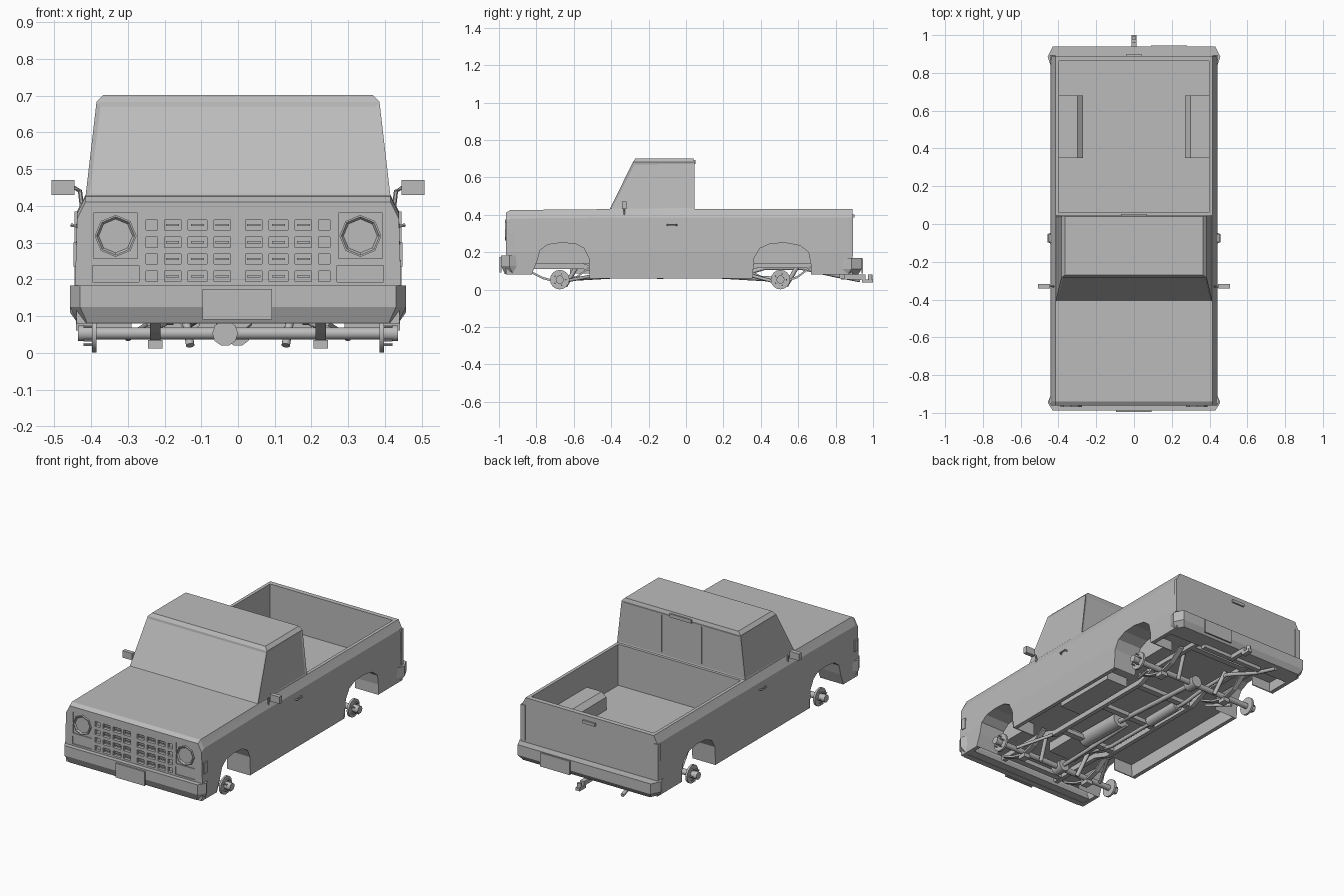
import bpy, bmesh, math
from mathutils import Vector

cube = bpy.data.objects.get("Cube")
if cube:
    bpy.data.objects.remove(cube, do_unlink=True)

grey = bpy.data.materials.new("plain grey")
grey.use_nodes = True
grey.diffuse_color = (0.5, 0.5, 0.5, 1)
grey.node_tree.nodes["Principled BSDF"].inputs["Base Color"].default_value = (0.5, 0.5, 0.5, 1)


def finish(name, bm):
    bmesh.ops.recalc_face_normals(bm, faces=bm.faces)
    mesh = bpy.data.meshes.new(name)
    bm.to_mesh(mesh)
    bm.free()
    mesh.materials.append(grey)
    obj = bpy.data.objects.new(name, mesh)
    bpy.context.collection.objects.link(obj)
    return obj


def add_loft(bm, rings, caps=True):
    loops = [[bm.verts.new(p) for p in ring] for ring in rings]
    n = len(loops[0])
    for a, b in zip(loops, loops[1:]):
        for i in range(n):
            j = (i + 1) % n
            bm.faces.new((a[i], a[j], b[j], b[i]))
    if caps:
        bm.faces.new(loops[0])
        bm.faces.new(loops[-1])


def loft(name, rings):
    bm = bmesh.new()
    add_loft(bm, rings)
    return finish(name, bm)


def boxes(name, spans):
    """Each span is (x0, x1, y0, y1, z0, z1)."""
    bm = bmesh.new()
    for x0, x1, y0, y1, z0, z1 in spans:
        add_loft(bm, [[(x0, y0, z), (x1, y0, z), (x1, y1, z), (x0, y1, z)] for z in (z0, z1)])
    return finish(name, bm)


def side_prism(name, yz, x0, x1):
    return loft(name, [[(x, y, z) for y, z in yz] for x in (x0, x1)])


def tube(name, points, radius, sides=8):
    """Round bar through the given points."""
    pts = [Vector(p) for p in points]
    rings = []
    for i, p in enumerate(pts):
        d = (pts[min(i + 1, len(pts) - 1)] - pts[max(i - 1, 0)]).normalized()
        u = d.cross(Vector((0, 0, 1)) if abs(d.z) < 0.9 else Vector((0, 1, 0))).normalized()
        v = d.cross(u)
        rings.append([p + radius * (math.cos(t) * u + math.sin(t) * v)
                      for t in (math.tau * k / sides for k in range(sides))])
    obj = loft(name, rings)
    bpy.ops.object.select_all(action='DESELECT')
    obj.select_set(True)
    bpy.context.view_layer.objects.active = obj
    bpy.ops.object.shade_smooth_by_angle(angle=math.radians(50))
    return obj


def combine(obj, cutter, operation='DIFFERENCE'):
    mod = obj.modifiers.new("cut", 'BOOLEAN')
    mod.operation, mod.object, mod.solver = operation, cutter, 'EXACT'
    bpy.context.view_layer.update()
    graph = bpy.context.evaluated_depsgraph_get()
    mesh = bpy.data.meshes.new_from_object(obj.evaluated_get(graph))
    obj.modifiers.clear()
    obj.data = mesh
    bpy.data.objects.remove(cutter, do_unlink=True)


SIDES = (("left", 1), ("right", -1))

# Body shell: one cross-section carried from nose to tail
def section(y, top):
    half = [(0.438, 0.06), (0.443, 0.2), (0.438, top - 0.045), (0.426, top - 0.022), (0.415, top)]
    return [(x, y, z) for x, z in half] + [(-x, y, z) for x, z in reversed(half)]

body = loft("body", [section(-0.962, 0.41), section(-0.94, 0.425), section(-0.41, 0.43), section(0.89, 0.43)])
combine(body, boxes("bed_cut", [(-0.396, 0.396, 0.06, 0.862, 0.19, 0.6)]))
for name, s in SIDES:
    well = [(0.4, 0.17), (0.27, 0.17), (0.27, 0.265), (0.3, 0.29), (0.4, 0.29)]
    combine(body, loft("bed_well", [[(s * x, y, z) for x, z in well] for y in (0.35, 0.68)]), 'UNION')
combine(body, boxes("under_cut", [(-0.415, 0.415, -0.93, 0.865, -0.1, 0.14)]))
combine(body, boxes("sill_cut", [(-1, 1, -1.1, -0.81, -0.1, 0.08), (-1, 1, 0.66, 1.1, -0.1, 0.08)]))

# Wheel arches and their liners
front_arch = [(-0.825, 0.08), (-0.797, 0.15), (-0.78, 0.21), (-0.74, 0.24), (-0.67, 0.25),
              (-0.59, 0.245), (-0.545, 0.22), (-0.52, 0.17), (-0.515, 0.06)]
rear_arch = [(0.355, 0.06), (0.365, 0.17), (0.395, 0.22), (0.45, 0.245), (0.53, 0.25),
             (0.61, 0.235), (0.655, 0.2), (0.667, 0.14), (0.667, 0.08)]
for end, arch in (("front", front_arch), ("rear", rear_arch)):
    mid = (arch[0][0] + arch[-1][0]) / 2
    for name, s in SIDES:
        outline = [(arch[0][0], -0.1)] + arch + [(arch[-1][0], -0.1)]
        combine(body, side_prism("arch_cut", outline, s * 0.285, s * 0.6))
        outer = [(mid + (y - mid) * 1.02, z + 0.003) for y, z in arch]
        side_prism(f"{end}_{name}_arch_liner", arch + outer[::-1], s * 0.29, s * 0.441)

# Grille openings, headlamp recesses and indicator recesses
cuts = []
for s in (1, -1):
    for x, w in ((0.043, 0.045), (0.11, 0.052), (0.178, 0.045), (0.235, 0.031)):
        for z in (0.348, 0.301, 0.255, 0.208):
            cuts.append((s * x - w / 2, s * x + w / 2, -1, -0.945, z - 0.014, z + 0.014))
    cuts.append((s * 0.333 - 0.06, s * 0.333 + 0.06, -1, -0.957, 0.256, 0.38))
    cuts.append((s * 0.333 - 0.063, s * 0.333 + 0.063, -1, -0.957, 0.193, 0.238))
combine(body, boxes("nose_cut", cuts))
boxes("grille_bars", [(s * x - 0.018, s * x + 0.018, -0.956, -0.94, z - 0.003, z + 0.003)
                      for s in (1, -1) for x in (0.043, 0.11, 0.178) for z in (0.348, 0.301, 0.255, 0.208)])

def octagon(x, y, r):
    return [(x + r * math.cos(k * math.pi / 4), y, 0.318 + r * math.sin(k * math.pi / 4)) for k in range(8)]

for name, s in SIDES:
    loft(name + "_headlamp", [octagon(s * 0.333, y, r) for y, r in
                              ((-0.95, 0.057), (-0.968, 0.057), (-0.968, 0.052), (-0.96, 0.046))])

# Cab with recessed glass
def cab_ring(x_front, x_back, y0, y1, z):
    return [(-x_front, y0, z), (x_front, y0, z), (x_back, y1, z), (-x_back, y1, z)]

cab = loft("cab", [cab_ring(0.415, 0.415, -0.41, 0.045, 0.425),
                   cab_ring(0.385, 0.385, -0.283, 0.045, 0.683),
                   cab_ring(0.366, 0.366, -0.27, 0.04, 0.702)])
bm = bmesh.new()
bm.from_mesh(cab.data)
glass = [f for f in bm.faces if abs(f.normal.z) < 0.7 and f.calc_area() > 0.05]
bmesh.ops.inset_individual(bm, faces=glass, thickness=0.016, depth=-0.004)
bm.to_mesh(cab.data)
bm.free()
boxes("rear_window_bars", [(x - 0.003, x + 0.003, 0.038, 0.045, 0.45, 0.665) for x in (-0.13, 0.13)])
boxes("high_brake_lamp", [(-0.07, 0.07, 0.04, 0.052, 0.672, 0.692)])

# Bumpers with angled corners and a tucked lower edge
def bumper(name, s, y_in, y_side, y_out, zs):
    half = [(0.438, y_in), (0.457, y_side), (0.43, y_out)]
    rings = []
    for z, k, back in zip(zs, (0.955, 1, 1), (0.02, 0, 0)):
        pts = [(x * k, y - s * back, z) for x, y in half]
        rings.append(pts + [(-x, y, z) for x, y, z in reversed(pts)])
    loft(name, rings)

bumper("front_bumper", -1, -0.9, -0.945, -0.988, (0.082, 0.125, 0.183))
bumper("rear_bumper", 1, 0.83, 0.885, 0.94, (0.08, 0.11, 0.17))
boxes("front_plate", [(-0.096, 0.093, -0.996, -0.986, 0.09, 0.173)])
boxes("rear_plate", [(0.09, 0.28, 0.938, 0.946, 0.085, 0.165)])

# Tailgate latch, side trim, mirrors and handles
boxes("tailgate_handle", [(-0.04, 0.04, 0.888, 0.9, 0.385, 0.402)])
for name, s in SIDES:
    def side_box(part, x0, x1, *rest):
        boxes(f"{name}_{part}", [(min(s * x0, s * x1), max(s * x0, s * x1), *rest)])
    side_box("tail_lamp", 0.415, 0.445, 0.872, 0.894, 0.18, 0.385)
    side_box("side_marker", 0.435, 0.447, -0.95, -0.92, 0.235, 0.3)
    side_box("mirror", 0.445, 0.508, -0.342, -0.318, 0.43, 0.47)
    tube(name + "_mirror_arm", [(s * 0.425, -0.33, 0.40), (s * 0.43, -0.33, 0.44), (s * 0.45, -0.33, 0.452)], 0.006, 6)
    tube(name + "_door_handle", [(s * 0.436, -0.1, 0.345), (s * 0.452, -0.095, 0.347),
                                 (s * 0.452, -0.055, 0.347), (s * 0.436, -0.05, 0.345)], 0.005, 6)

# Axles, hubs and brakes
for end, y, dx in (("front", -0.675, -0.035), ("rear", 0.505, 0)):
    tube(end + "_axle", [(-0.4, y, 0.053), (0.4, y, 0.053)], 0.017, 10)
    tube(end + "_differential", [(dx, y + k, 0.053) for k in (-0.035, 0.035)], 0.035, 10)
    for name, s in SIDES:
        tube(f"{end}_{name}_brake_disc", [(s * 0.385, y, 0.053), (s * 0.397, y, 0.053)], 0.052, 16)
        tube(f"{end}_{name}_hub", [(s * 0.39, y, 0.053), (s * 0.435, y, 0.053)], 0.022, 10)
        for k in range(5):
            a = math.tau * k / 5
            cy, cz = y + 0.032 * math.cos(a), 0.053 + 0.032 * math.sin(a)
            tube(f"{end}_{name}_stud", [(s * 0.395, cy, cz), (s * 0.42, cy, cz)], 0.004, 6)

# Chassis: rails, springs, links and dampers
for name, s in SIDES:
    rail = [(-0.92, 0.11), (-0.55, 0.11), (-0.45, 0.075), (0.28, 0.075), (0.38, 0.115), (0.86, 0.115)]
    side_prism(name + "_frame_rail", rail + [(y, z + 0.03) for y, z in reversed(rail)], s * 0.175, s * 0.2)
    for end, y, x in (("front", -0.675, 0.225), ("rear", 0.505, 0.225)):
        arc = [(y + d, z) for d, z in ((-0.18, 0.1), (-0.09, 0.055), (0, 0.032), (0.09, 0.06), (0.17, 0.12))]
        side_prism(f"{end}_{name}_leaf_spring", arc + [(p, q + 0.012) for p, q in reversed(arc)], s * x - 0.014, s * x + 0.014)
        boxes(f"{end}_{name}_spring_clamp", [(s * x - 0.02, s * x + 0.02, y - 0.025, y + 0.025, 0.012, 0.035)])
        tube(f"{end}_{name}_damper", [(s * 0.13, y + 0.03, 0.02), (s * 0.15, y + 0.1, 0.14)], 0.012)
    tube(name + "_control_arm", [(s * 0.3, -0.65, 0.045), (s * 0.2, -0.46, 0.08)], 0.009)
    tube(name + "_trailing_arm", [(s * 0.3, 0.48, 0.04), (s * 0.24, 0.33, 0.08)], 0.009)
boxes("cross_members", [(-0.19, 0.19, y - 0.018, y + 0.018, z, z + 0.025)
                        for y, z in ((-0.85, 0.112), (-0.4, 0.08), (-0.05, 0.08), (0.25, 0.08), (0.72, 0.115))])

# Drivetrain, tank and exhaust
boxes("engine_sump", [(-0.09, 0.09, -0.62, -0.42, 0.085, 0.145)])
tube("gearbox", [(0, -0.42, 0.105), (0, -0.12, 0.1)], 0.045, 10)
tube("rear_driveshaft", [(0, -0.12, 0.09), (0, 0.48, 0.055)], 0.014)
tube("front_driveshaft", [(-0.05, -0.12, 0.085), (-0.035, -0.65, 0.055)], 0.011)
boxes("fuel_tank", [(0.22, 0.36, -0.2, 0.2, 0.085, 0.145)])
tube("exhaust_pipe", [(-0.1, -0.5, 0.1), (-0.13, -0.35, 0.08), (-0.13, 0.3, 0.08), (-0.15, 0.42, 0.115),
                      (-0.15, 0.62, 0.115), (-0.22, 0.78, 0.08), (-0.24, 0.93, 0.05)], 0.011)
tube("exhaust_silencer", [(-0.13, -0.02, 0.09), (-0.13, 0.22, 0.09)], 0.03, 10)

# Tow hitch
boxes("hitch_bar", [(-0.2, 0.2, 0.82, 0.85, 0.06, 0.09), (-0.013, 0.013, 0.83, 0.96, 0.055, 0.08),
                    (-0.013, 0.013, 0.94, 1.0, 0.038, 0.055)])
tube("hitch_ball", [(0, 0.985, 0.055), (0, 0.985, 0.08)], 0.012, 10)
